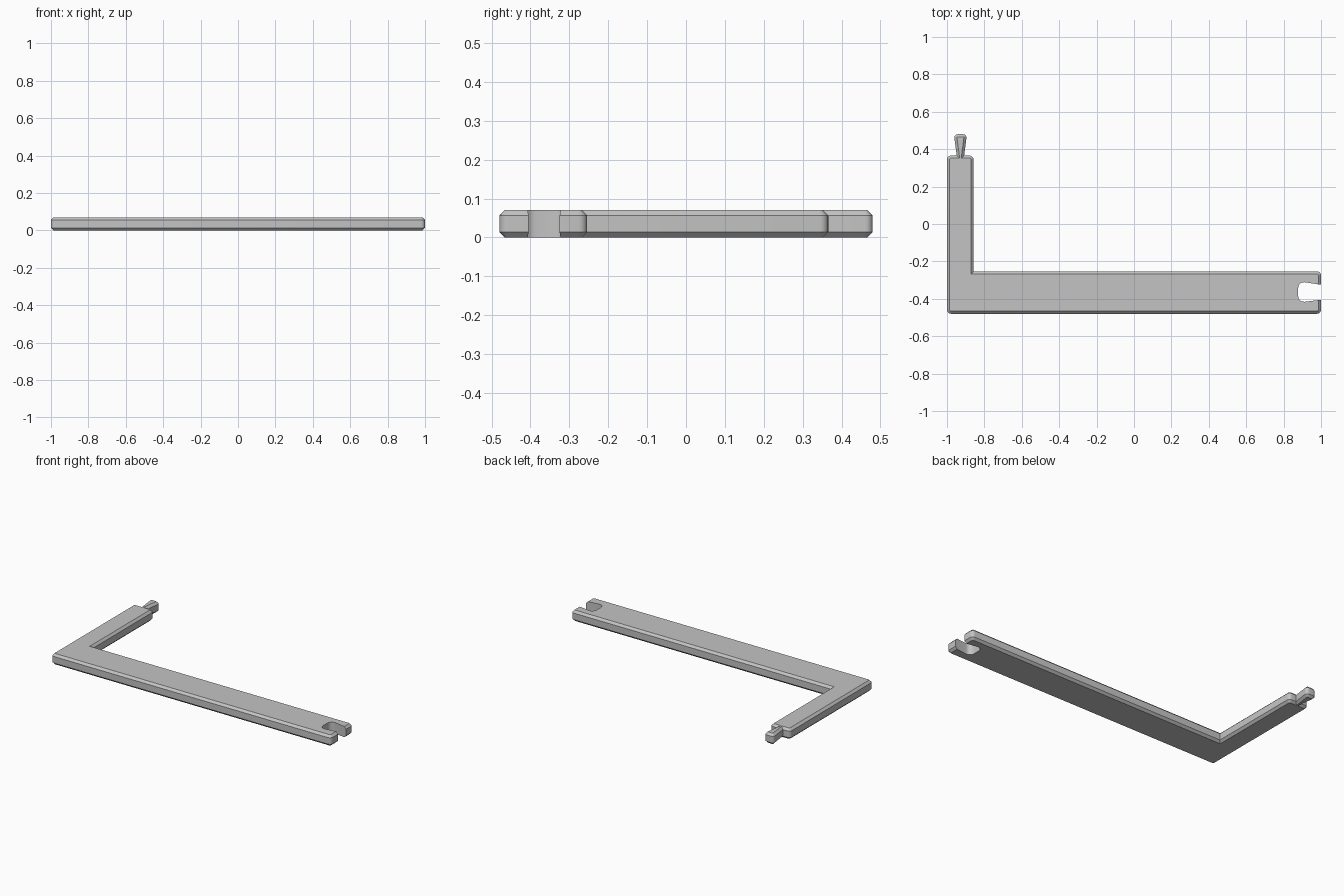
import bpy, bmesh, math
from mathutils import Vector

if "Cube" in bpy.data.objects:
    bpy.data.objects.remove(bpy.data.objects["Cube"])

HEIGHT, CHAMFER, SEGS = 0.07, 0.014, 5

# Outline, counter-clockwise: x, y, corner radius, chamfer on the following edge
OUTLINE = [
    (-1, -0.48, 0.022, 1), (1, -0.48, 0.022, 1),
    # dovetail socket, straight walls
    (1, -0.405, 0, 0), (0.878, -0.42, 0.03, 0),
    (0.878, -0.306, 0.03, 0), (1, -0.325, 0, 1),
    # long arm end, inner corner, short arm
    (1, -0.254, 0.022, 1), (-0.858, -0.254, 0, 1), (-0.858, 0.366, 0.022, 1),
    # dovetail tab
    (-0.908, 0.366, 0, 1), (-0.893, 0.48, 0.018, 1),
    (-0.963, 0.48, 0.018, 1), (-0.948, 0.366, 0, 1),
    (-1, 0.366, 0.022, 1),
]


def rounded(outline):
    """Replace corners with arcs; returns (point, chamfer flag of next edge)."""
    out = []
    for i, (x, y, r, flag) in enumerate(outline):
        p = Vector((x, y))
        if r == 0:
            out.append((p, flag))
            continue
        a = (Vector(outline[i - 1][:2]) - p).normalized()
        b = (Vector(outline[(i + 1) % len(outline)][:2]) - p).normalized()
        half = a.angle(b) / 2
        centre = p + (a + b).normalized() * r / math.sin(half)
        start = p + a * r / math.tan(half) - centre
        end = p + b * r / math.tan(half) - centre
        sweep = start.angle_signed(end)
        for k in range(SEGS + 1):
            t = k / SEGS
            v = (start * math.sin((1 - t) * abs(sweep)) + end * math.sin(t * abs(sweep))) / math.sin(abs(sweep))
            out.append((centre + v, flag))
    return out


def inset(points, dist):
    """Move each flagged edge inwards and intersect neighbouring edges."""
    res, n = [], len(points)
    for i, (p, flag) in enumerate(points):
        q, prev_flag = points[i - 1]
        nxt = points[(i + 1) % n][0]
        d1, d2 = (p - q).normalized(), (nxt - p).normalized()
        n1, n2 = Vector((-d1.y, d1.x)), Vector((-d2.y, d2.x))
        c1, c2 = dist * prev_flag, dist * flag
        det = n1.x * n2.y - n1.y * n2.x
        res.append(p + Vector(((c1 * n2.y - c2 * n1.y) / det,
                               (n1.x * c2 - n2.x * c1) / det)))
    return res


# Stack four rings: chamfer, wall, chamfer
pts = rounded(OUTLINE)
bm = bmesh.new()
rings = []
for z, d in ((0, CHAMFER), (CHAMFER, 0), (HEIGHT - CHAMFER, 0), (HEIGHT, CHAMFER)):
    rings.append([bm.verts.new((p.x, p.y, z)) for p in inset(pts, d)])
n = len(pts)
for lo, hi in zip(rings, rings[1:]):
    for i in range(n):
        j = (i + 1) % n
        bm.faces.new((lo[i], lo[j], hi[j], hi[i]))
bm.faces.new(rings[-1])
bm.faces.new(rings[0][::-1])

mesh = bpy.data.meshes.new("corner_frame_piece")
bm.to_mesh(mesh)
bm.free()
piece = bpy.data.objects.new("corner_frame_piece", mesh)
bpy.context.collection.objects.link(piece)

# Plain grey
grey = bpy.data.materials.new("light grey")
grey.diffuse_color = (0.55, 0.55, 0.55, 1)
grey.use_nodes = True
grey.node_tree.nodes["Principled BSDF"].inputs["Base Color"].default_value = grey.diffuse_color
mesh.materials.append(grey)

bpy.context.view_layer.objects.active = piece
piece.select_set(True)
bpy.ops.object.shade_smooth_by_angle(angle=math.radians(28))
